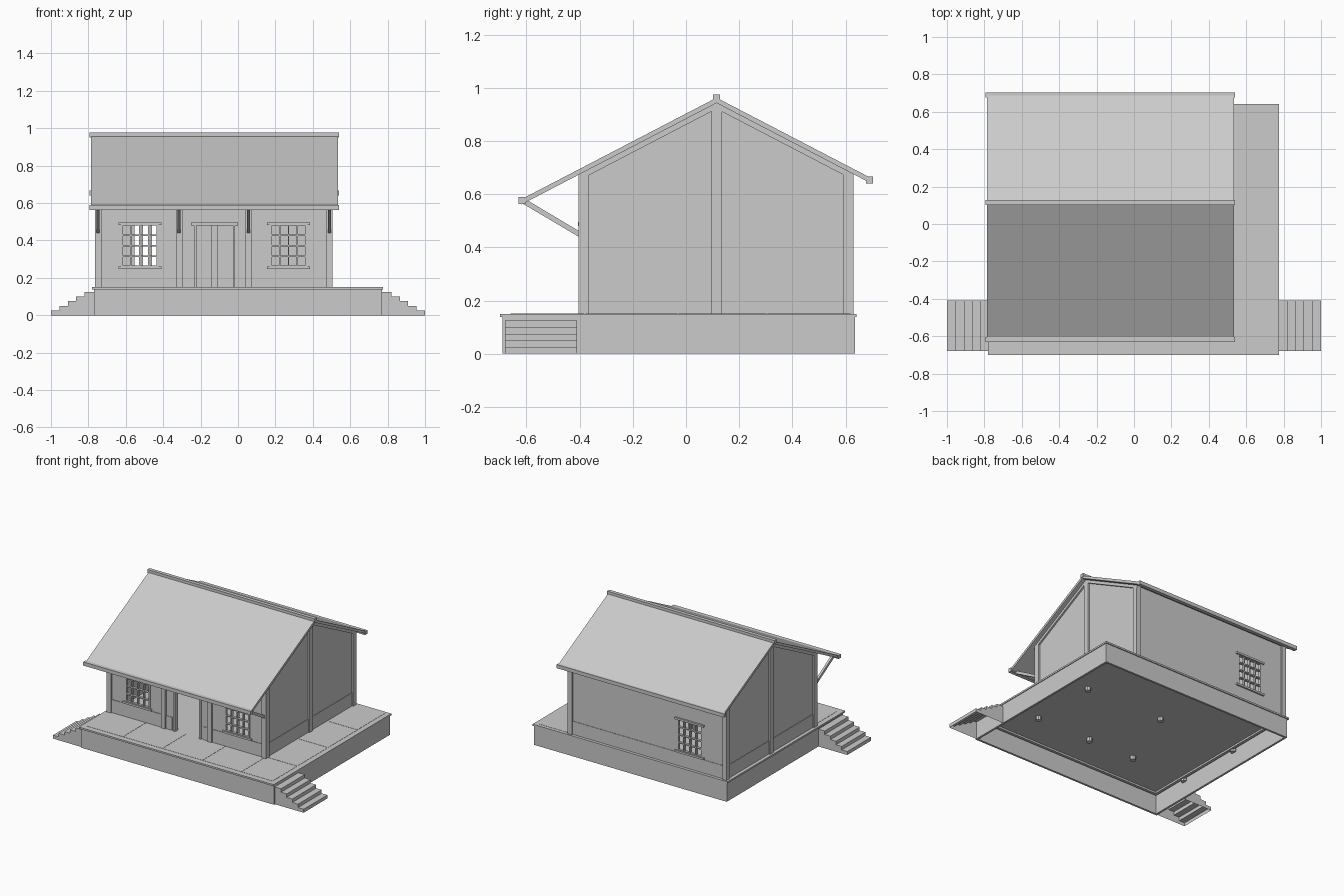
import bpy, bmesh
from mathutils import Vector

cube = bpy.data.objects.get("Cube")
if cube:
    bpy.data.objects.remove(cube, do_unlink=True)

grey = bpy.data.materials.new("plain_grey")
grey.use_nodes = True
COLOR = (0.6, 0.6, 0.6, 1)
grey.diffuse_color = COLOR
grey.node_tree.nodes["Principled BSDF"].inputs["Base Color"].default_value = COLOR


def finish(name, bm):
    bmesh.ops.recalc_face_normals(bm, faces=bm.faces)
    mesh = bpy.data.meshes.new(name)
    bm.to_mesh(mesh)
    bm.free()
    mesh.materials.append(grey)
    obj = bpy.data.objects.new(name, mesh)
    bpy.context.scene.collection.objects.link(obj)
    return obj


def add_box(bm, x, y, z):
    """Box from (min, max) pairs."""
    made = bmesh.ops.create_cube(bm, size=1)["verts"]
    for v in made:
        v.co = Vector([r[0] if c < 0 else r[1] for c, r in zip(v.co, (x, y, z))])


def boxes(name, *items):
    bm = bmesh.new()
    for item in items:
        add_box(bm, *item)
    return finish(name, bm)


def prism(name, profile, lo, hi, axis="x", open_bottom=False):
    """Extrude a profile (yz along x, or xz along y)."""
    bm = bmesh.new()
    place = (lambda p, d: (d, p[0], p[1])) if axis == "x" else (lambda p, d: (p[0], d, p[1]))
    face = bm.faces.new([bm.verts.new(place(p, lo)) for p in profile])
    ext = bmesh.ops.extrude_face_region(bm, geom=[face])["geom"]
    for v in ext:
        if isinstance(v, bmesh.types.BMVert):
            v.co[0 if axis == "x" else 1] = hi
    if open_bottom:
        low = [f for f in bm.faces if all(v.co.z < 0.001 for v in f.verts)]
        bmesh.ops.delete(bm, geom=low, context="FACES")
    return finish(name, bm)


FLOOR, RIDGE_Y, SLOPE = 0.15, 0.115, 0.52
LEFT, RIGHT, FRONT, BACK = -0.765, 0.505, -0.405, 0.63
POST_X = (-0.748, -0.315, 0.055, 0.488)


def roof(y, drop=0.0):
    return 0.963 - drop - SLOPE * abs(y - RIDGE_Y)


# Platform: hollow skirt, deck slab, ledgers and thin floor panels
boxes("platform_skirt",
      ((-0.77, 0.77), (-0.69, -0.675), (0, 0.14)),
      ((-0.77, 0.77), (0.62, 0.635), (0, 0.14)),
      ((-0.77, -0.755), (-0.675, 0.62), (0, 0.14)),
      ((0.755, 0.77), (-0.675, 0.62), (0, 0.14)))
boxes("deck", ((-0.78, 0.775), (-0.70, 0.642), (0.138, FLOOR)))
boxes("deck_ledgers",
      ((-0.74, 0.74), (-0.66, -0.64), (0.125, 0.14)),
      ((-0.74, 0.74), (0.585, 0.605), (0.125, 0.14)),
      ((-0.74, -0.72), (-0.64, 0.585), (0.125, 0.14)),
      ((0.72, 0.74), (-0.64, 0.585), (0.125, 0.14)))
seams_x = (-0.745, -0.455, -0.14, 0.18, 0.49, 0.74)
boxes("front_deck_panels", *[((a + 0.002, b - 0.002), (-0.66, -0.383), (FLOOR, 0.1515))
                             for a, b in zip(seams_x, seams_x[1:])])
seams_y = (-0.38, -0.03, 0.305, 0.62)
boxes("side_deck_panels", *[((0.51, 0.738), (a + 0.002, b - 0.002), (FLOOR, 0.1515))
                            for a, b in zip(seams_y, seams_y[1:])])

# Stairs on both ends, hollow underneath
for side, name in ((-1, "right_stairs"), (1, "left_stairs")):
    pts = [(side * 0.77, 0), (side * 0.77, 0.125)]
    for i in range(5):
        x, z = 0.82 + 0.045 * i, 0.125 - 0.025 * i
        pts += [(side * x, z), (side * x, z - 0.025)]
    prism(name, pts, -0.68, -0.41, "y", open_bottom=True)


# Walls with openings
def wall(name, y0, y1, openings):
    top = roof(y0 if y0 < 0 else y1, 0.02)
    items, x = [], LEFT + 0.02
    for a, b, lo, hi in openings:
        items.append(((x, a), (y0, y1), (FLOOR, top)))
        if lo > FLOOR:
            items.append(((a, b), (y0, y1), (FLOOR, lo)))
        items.append(((a, b), (y0, y1), (hi, top)))
        x = b
    items.append(((x, RIGHT - 0.02), (y0, y1), (FLOOR, top)))
    boxes(name, *items)


SILL, HEAD, HALF = 0.26, 0.485, 0.095
front_windows, back_window = (-0.525, 0.27), -0.465
win = lambda c: (c - HALF, c + HALF, SILL, HEAD)
wall("front_wall", -0.392, -0.372,
     [win(front_windows[0]), (-0.23, -0.02, FLOOR, 0.48), win(front_windows[1])])
wall("back_wall", 0.598, 0.618, [win(back_window)])
for name, x0, x1 in (("right_gable_wall", LEFT + 0.012, LEFT + 0.03),
                     ("left_gable_wall", RIGHT - 0.03, RIGHT - 0.012)):
    ys = (FRONT + 0.02, RIDGE_Y, BACK - 0.02)
    prism(name, [(ys[0], FLOOR)] + [(y, roof(y, 0.01)) for y in ys] + [(ys[2], FLOOR)], x0, x1)

# Low wainscot boards
boxes("wainscot",
      ((LEFT + 0.02, -0.25), (-0.396, -0.39), (FLOOR, 0.245)),
      ((0, RIGHT - 0.02), (-0.396, -0.39), (FLOOR, 0.245)),
      ((LEFT + 0.02, RIGHT - 0.02), (0.616, 0.621), (FLOOR, 0.245)),
      ((LEFT + 0.009, LEFT + 0.014), (-0.38, 0.61), (FLOOR, 0.245)),
      ((RIGHT - 0.014, RIGHT - 0.009), (-0.38, 0.61), (FLOOR, 0.245)))


# Windows: frame, four by four glazing bars, sill and lintel
def window(name, c, y, out):
    span = lambda a, b: tuple(sorted((y + out * a, y + out * b)))
    items = []
    for i in range(5):
        t = 0.006 if i in (0, 4) else 0.004
        x = c - HALF + 2 * HALF * i / 4
        z = SILL + (HEAD - SILL) * i / 4
        items.append(((x - t, x + t), span(-0.015, 0.004), (SILL, HEAD)))
        items.append(((c - HALF, c + HALF), span(-0.015, 0.004), (z - t, z + t)))
    for z in (SILL - 0.006, HEAD + 0.004):
        items.append(((c - 0.115, c + 0.115), span(-0.02, 0.012), (z - 0.007, z + 0.007)))
    boxes(name, *items)


window("front_right_window", front_windows[0], -0.392, -1)
window("front_left_window", front_windows[1], -0.392, -1)
window("back_window", back_window, 0.618, 1)

# Door frame
boxes("door_frame",
      ((-0.235, -0.222), (-0.402, -0.368), (FLOOR, 0.48)),
      ((-0.028, -0.015), (-0.402, -0.368), (FLOOR, 0.48)),
      ((-0.25, 0.0), (-0.406, -0.368), (0.48, 0.495)))

# Posts, with stub ends under the deck
spots = [(x, FRONT + 0.02) for x in POST_X]
spots += [(x, y) for x in (POST_X[0], POST_X[-1]) for y in (RIDGE_Y, BACK - 0.02)]
spots.append((-0.128, RIDGE_Y))
post_parts = []
for x, y in spots:
    h = 0.0175
    post_parts.append(((x - h, x + h), (y - h - 0.002, y + h + 0.002), (FLOOR, roof(y, 0.025))))
boxes("posts", *post_parts)
bm = bmesh.new()
for x, y in spots:
    made = bmesh.ops.create_cone(bm, cap_ends=True, segments=8, radius1=0.02, radius2=0.02, depth=0.03)
    bmesh.ops.translate(bm, verts=made["verts"], vec=(x, y, 0.126))
finish("post_stubs", bm)

# Gable rafters following the slope between the corner posts
for name, x in (("right_gable_rafter", LEFT), ("left_gable_rafter", RIGHT - 0.03)):
    ys = (FRONT, RIDGE_Y, BACK)
    prism(name, [(y, roof(y, 0.015)) for y in ys] + [(y, roof(y, 0.042)) for y in ys[::-1]], x, x + 0.03)

# Roof sheets, ridge cap and eave beams
for name, eave in (("front_roof", -0.618), ("back_roof", 0.69)):
    prism(name, [(RIDGE_Y, roof(RIDGE_Y)), (eave, roof(eave)),
                 (eave, roof(eave, 0.02)), (RIDGE_Y, roof(RIDGE_Y, 0.02))], -0.787, 0.535)
for name, y, z in (("ridge_beam", RIDGE_Y, 0.963), ("front_eave_beam", -0.617, 0.576),
                   ("back_eave_beam", 0.69, 0.653)):
    boxes(name, ((-0.795, 0.54), (y - 0.013, y + 0.013), (z - 0.013, z + 0.013)))

# Diagonal braces under the front eave
for i, x in enumerate(POST_X):
    prism(f"eave_brace_{i + 1}", [(-0.40, 0.438), (-0.40, 0.46), (-0.605, 0.582), (-0.615, 0.565)],
          x - 0.008, x + 0.008)
